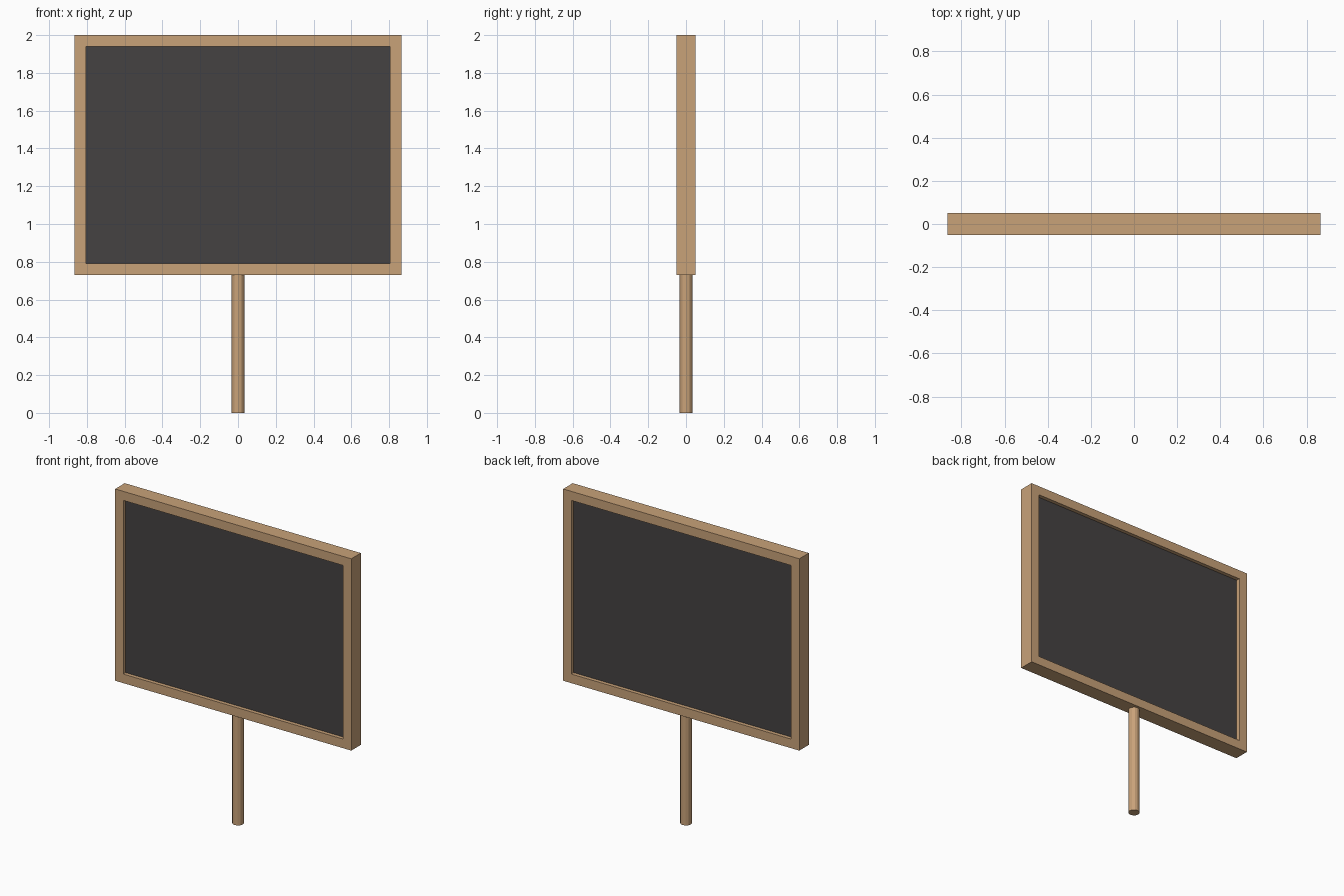
import bpy, bmesh

if "Cube" in bpy.data.objects:
    bpy.data.objects.remove(bpy.data.objects["Cube"])

W, Z0, Z1, BORDER, HALF_D = 0.865, 0.73, 2.0, 0.06, 0.05
RECESS = 0.025


def material(name, rgb):
    m = bpy.data.materials.new(name)
    m.diffuse_color = (*rgb, 1)
    m.use_nodes = True
    m.node_tree.nodes["Principled BSDF"].inputs["Base Color"].default_value = m.diffuse_color
    return m


wood = material("wood", (0.58, 0.36, 0.19))
slate = material("slate", (0.06, 0.055, 0.055))

# Frame: one ring made from outer and inner rectangles on both faces
bm = bmesh.new()


def rect(inset, y):
    x, a, b = W - inset, Z0 + inset, Z1 - inset
    return [bm.verts.new((px, y, pz)) for px, pz in ((-x, a), (x, a), (x, b), (-x, b))]


rings = [rect(0, -HALF_D), rect(BORDER, -HALF_D), rect(BORDER, HALF_D), rect(0, HALF_D)]
for r in range(4):
    a, b = rings[r], rings[(r + 1) % 4]
    for i in range(4):
        j = (i + 1) % 4
        bm.faces.new((a[i], a[j], b[j], b[i]))
bmesh.ops.recalc_face_normals(bm, faces=bm.faces)
mesh = bpy.data.meshes.new("frame")
bm.to_mesh(mesh)
bm.free()
frame = bpy.data.objects.new("frame", mesh)
bpy.context.collection.objects.link(frame)
mesh.materials.append(wood)

# Dark board, recessed on both sides
bpy.ops.mesh.primitive_cube_add(size=1, location=(0, 0, (Z0 + Z1) / 2))
board = bpy.context.object
board.name = "board"
board.scale = (2 * (W - BORDER), 2 * (HALF_D - RECESS), Z1 - Z0 - 2 * BORDER)
board.data.materials.append(slate)

# Post
bpy.ops.mesh.primitive_cylinder_add(vertices=12, radius=0.035, depth=Z0, location=(0, 0, Z0 / 2))
post = bpy.context.object
post.name = "post"
post.data.materials.append(wood)
